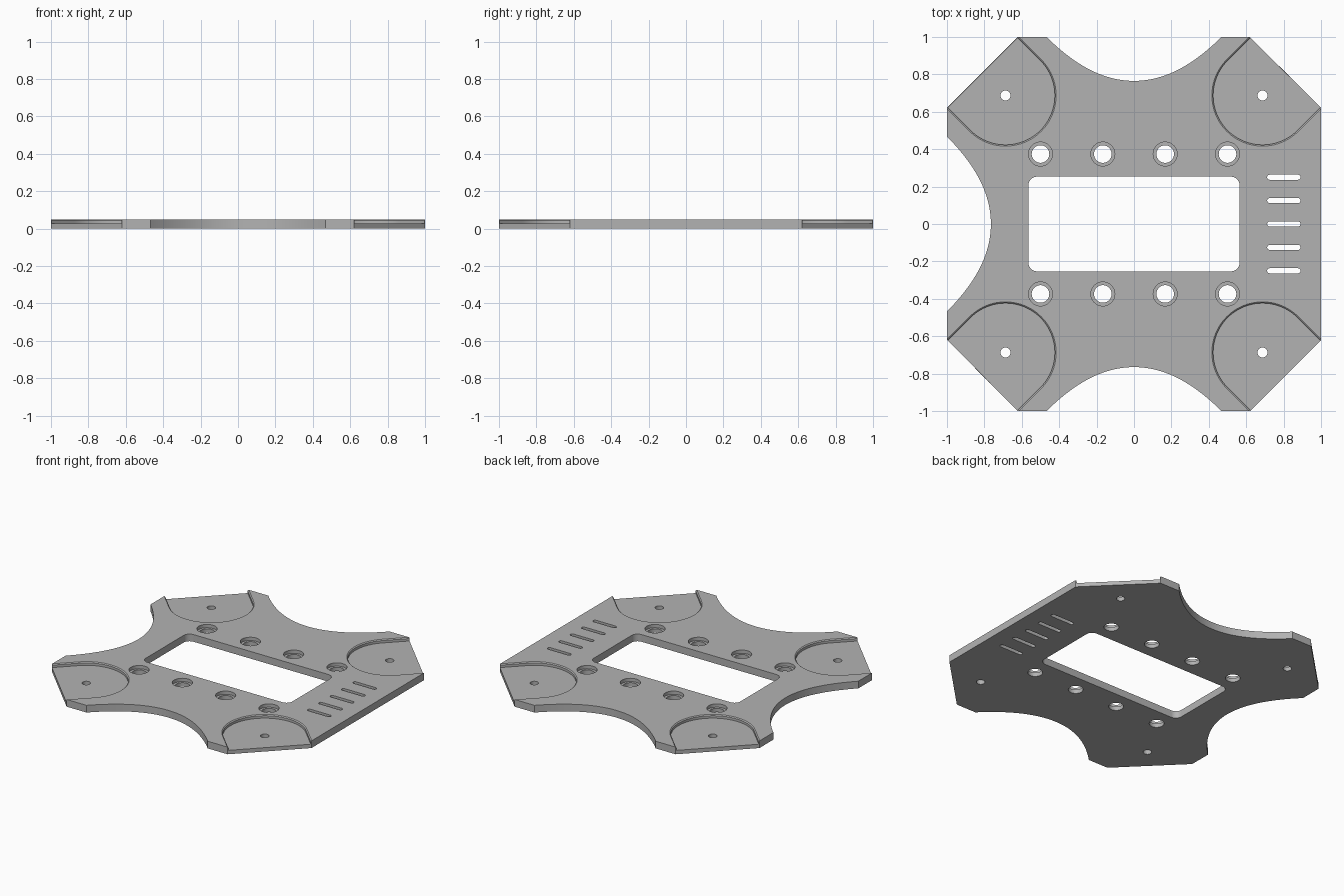
import bpy, bmesh
from math import sin, cos, pi
from mathutils import Vector

old = bpy.data.objects.get("Cube")
if old:
    bpy.data.objects.remove(old, do_unlink=True)

THICK = 0.05
FLOOR = 0.027      # height of the sunken corner pads
TIP = 0.62         # where the corner chamfers begin
HORN = 0.467       # half width of the scooped edges
SAG = 0.235        # depth of the scooped edges

grey = bpy.data.materials.new("plate_grey")
grey.use_nodes = True
colour = (0.45, 0.45, 0.45, 1)
grey.diffuse_color = colour
grey.node_tree.nodes["Principled BSDF"].inputs["Base Color"].default_value = colour


def arc(cx, cy, r, start, end, steps):
    return [(cx + r * cos(start + (end - start) * i / steps),
             cy + r * sin(start + (end - start) * i / steps))
            for i in range(steps + 1)]


def circle(cx, cy, r, sides=40):
    return arc(cx, cy, r, 0, 2 * pi, sides)[:-1]


def rounded_box(cx, cy, hx, hy, r, steps=8):
    points = []
    for i, (sx, sy) in enumerate([(1, 1), (-1, 1), (-1, -1), (1, -1)]):
        points += arc(cx + sx * (hx - r), cy + sy * (hy - r), r,
                      i * pi / 2, (i + 1) * pi / 2, steps)
    return points


def loft(bm, sections):
    """Closed solid through matching outlines, each given as (points, z)."""
    rings = [[bm.verts.new((x, y, z)) for x, y in pts] for pts, z in sections]
    bm.faces.new(rings[0][::-1])
    bm.faces.new(rings[-1])
    n = len(rings[0])
    for a, b in zip(rings, rings[1:]):
        for i in range(n):
            j = (i + 1) % n
            bm.faces.new((a[i], a[j], b[j], b[i]))


def make_object(name, bm):
    bmesh.ops.remove_doubles(bm, verts=bm.verts, dist=1e-5)
    bmesh.ops.recalc_face_normals(bm, faces=bm.faces)
    mesh = bpy.data.meshes.new(name)
    bm.to_mesh(mesh)
    bm.free()
    mesh.materials.append(grey)
    obj = bpy.data.objects.new(name, mesh)
    bpy.context.collection.objects.link(obj)
    return obj


def cut(target, cutter):
    mod = target.modifiers.new(cutter.name, 'BOOLEAN')
    mod.operation = 'DIFFERENCE'
    mod.solver = 'EXACT'
    mod.object = cutter
    bpy.context.view_layer.objects.active = target
    bpy.ops.object.modifier_apply(modifier=mod.name)
    bpy.data.objects.remove(cutter, do_unlink=True)


# Plate outline, counter-clockwise, with three scooped edges and one straight
scoop = [(HORN * t, 1 - SAG * (1 - t * t))
         for t in [1 - 2 * i / 40 for i in range(41)]]
outline = [(1, -TIP), (1, TIP), (TIP, 1)] + scoop + [(-TIP, 1), (-1, TIP)]
outline += [(-y, x) for x, y in scoop] + [(-1, -TIP), (-TIP, -1)]
outline += [(-x, -y) for x, y in scoop] + [(TIP, -1)]
bm = bmesh.new()
loft(bm, [(outline, 0), (outline, THICK)])
plate = make_object("frame_plate", bm)


# Sunken corner pads with a chamfered rim
def pad(angle, r):
    cx, cy = 0.972 * cos(angle), 0.972 * sin(angle)
    out = Vector((cos(angle), sin(angle))) * 0.5
    pts = arc(cx, cy, r, angle + pi / 2, angle + 3 * pi / 2, 40)
    ends = [(pts[-1][0] + out.x, pts[-1][1] + out.y),
            (pts[0][0] + out.x, pts[0][1] + out.y)]
    return pts + ends


bm = bmesh.new()
for k in range(4):
    a = pi / 4 + k * pi / 2
    loft(bm, [(pad(a, 0.264), FLOOR), (pad(a, 0.264), 0.044),
              (pad(a, 0.271), THICK), (pad(a, 0.271), 0.1)])
cut(plate, make_object("corner_pads", bm))

# Through holes, counterbores, window and vent slots
LOW, HIGH = -0.05, 0.1
bm = bmesh.new()
for sx in (-1, 1):
    for sy in (-1, 1):
        hole = circle(sx * 0.687, sy * 0.687, 0.027)
        loft(bm, [(hole, LOW), (hole, HIGH)])
for i in range(4):
    x = -0.5 + i / 3
    for y in (-0.374, 0.374):
        small, big = circle(x, y, 0.047), circle(x, y, 0.064)
        loft(bm, [(small, LOW), (small, FLOOR), (big, FLOOR), (big, HIGH)])
window = rounded_box(0, 0, 0.564, 0.253, 0.045)
loft(bm, [(window, LOW), (window, HIGH)])
for i in range(-2, 3):
    slot = rounded_box(0.801, i * 0.125, 0.089, 0.0135, 0.0134)
    loft(bm, [(slot, LOW), (slot, HIGH)])
cut(plate, make_object("openings", bm))

# Smooth curved walls, crisp edges
bpy.ops.object.select_all(action='DESELECT')
plate.select_set(True)
bpy.context.view_layer.objects.active = plate
bpy.ops.object.shade_smooth_by_angle(angle=pi / 6)
